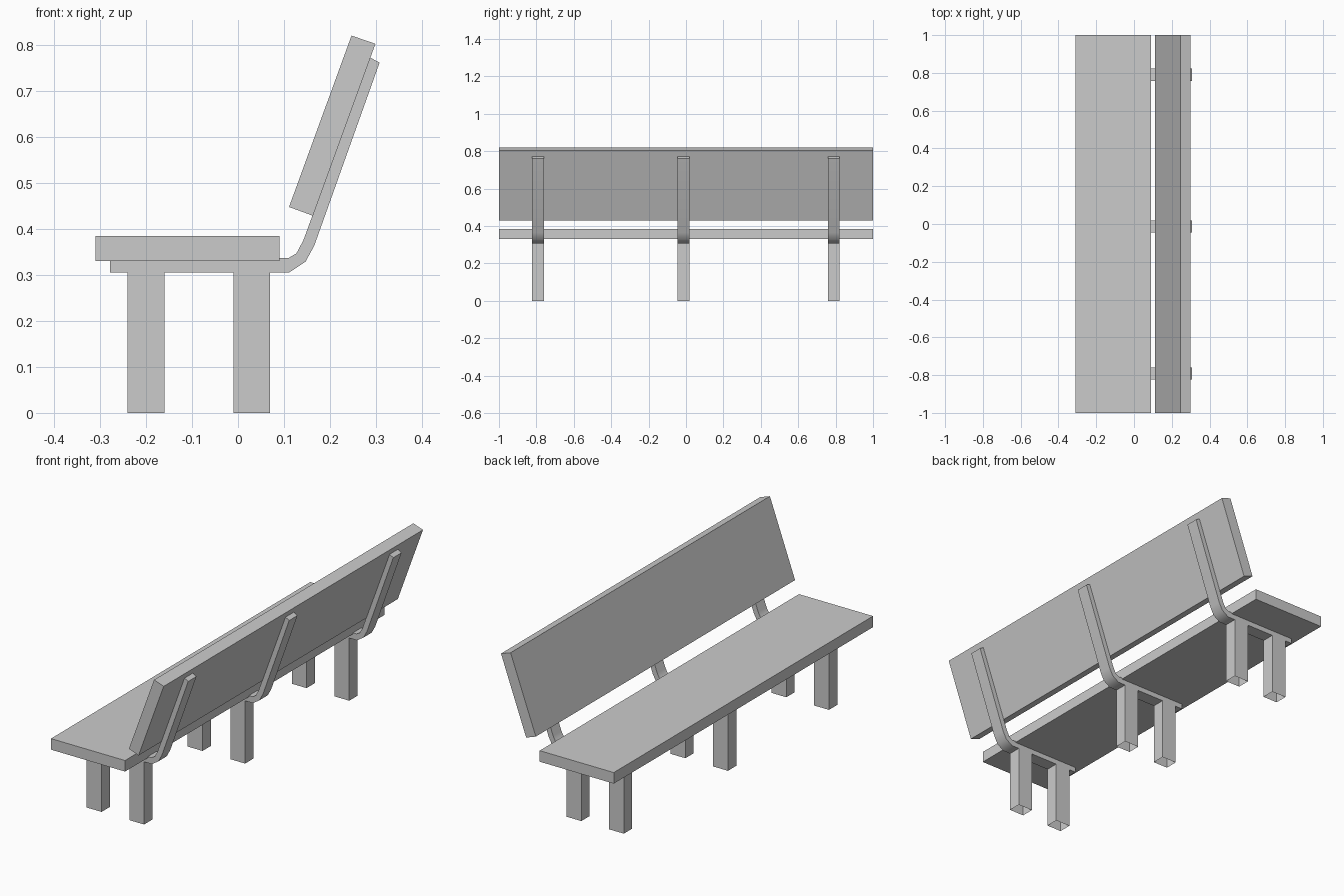
import bpy, bmesh

if "Cube" in bpy.data.objects:
    bpy.data.objects.remove(bpy.data.objects["Cube"])


def extrude_profile(name, profile, y0, y1, open_bottom=False):
    """Extrude an (x, z) outline along y."""
    bm = bmesh.new()
    face = bm.faces.new([bm.verts.new((x, y0, z)) for x, z in profile])
    ext = bmesh.ops.extrude_face_region(bm, geom=[face])
    for v in ext["geom"]:
        if isinstance(v, bmesh.types.BMVert):
            v.co.y = y1
    bmesh.ops.recalc_face_normals(bm, faces=bm.faces[:])
    if open_bottom:
        feet = [f for f in bm.faces if all(v.co.z < 0.001 for v in f.verts)]
        bmesh.ops.delete(bm, geom=feet, context='FACES_ONLY')
    mesh = bpy.data.meshes.new(name)
    bm.to_mesh(mesh)
    bm.free()
    obj = bpy.data.objects.new(name, mesh)
    bpy.context.collection.objects.link(obj)
    return obj


# Seat plank
extrude_profile("seat", [(-0.31, 0.331), (0.09, 0.331), (0.09, 0.385), (-0.31, 0.385)], -1, 1)

# Tilted backrest plank
extrude_profile("backrest", [(0.111, 0.448), (0.163, 0.429), (0.299, 0.803), (0.247, 0.821)], -1, 1)

# Bent support frames, each with two hollow-ended legs
frame = [
    (-0.278, 0.306), (-0.24, 0.306), (-0.24, 0), (-0.16, 0), (-0.16, 0.306),
    (-0.01, 0.306), (-0.01, 0), (0.07, 0), (0.07, 0.306),
    (0.112, 0.306), (0.147, 0.329), (0.166, 0.364), (0.308, 0.762),
    (0.288, 0.773), (0.142, 0.375), (0.127, 0.347), (0.110, 0.337), (-0.278, 0.337),
]
for label, y in (("left", -0.792), ("middle", -0.013), ("right", 0.79)):
    obj = extrude_profile(label + "_support", frame, y - 0.032, y + 0.032, open_bottom=True)
    bpy.ops.object.select_all(action='DESELECT')
    obj.select_set(True)
    bpy.context.view_layer.objects.active = obj
    bpy.ops.object.shade_smooth_by_angle(angle=0.7)
